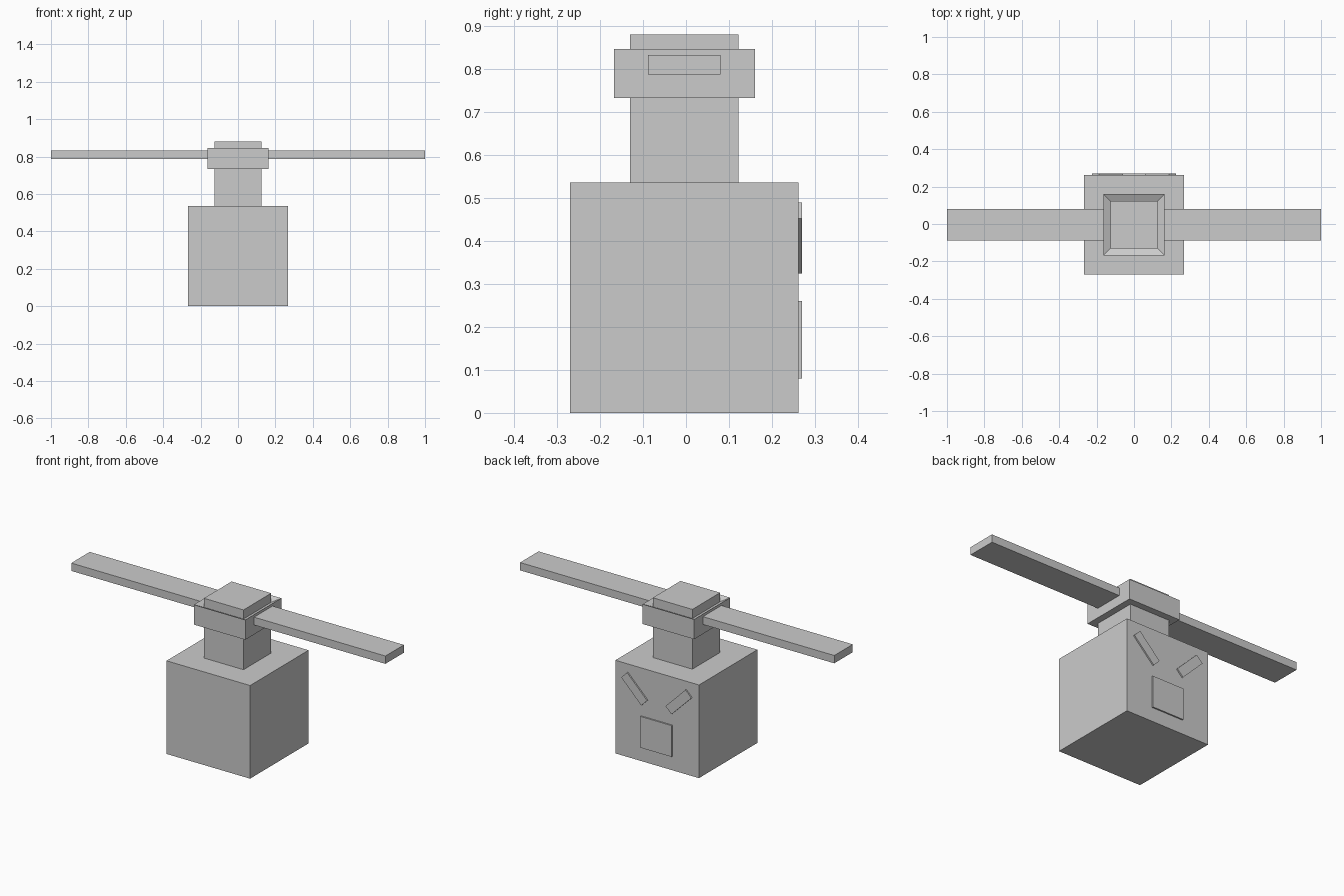
import bpy, bmesh
from math import radians
from mathutils import Matrix, Vector

if "Cube" in bpy.data.objects:
    bpy.data.objects.remove(bpy.data.objects["Cube"])

CY = -0.004  # shared centre line of the main blocks


def finish(name, bm):
    bmesh.ops.recalc_face_normals(bm, faces=bm.faces)
    mesh = bpy.data.meshes.new(name)
    bm.to_mesh(mesh)
    bm.free()
    obj = bpy.data.objects.new(name, mesh)
    bpy.context.collection.objects.link(obj)
    return obj


def box(name, centre, size, tilt=0):
    bm = bmesh.new()
    bmesh.ops.create_cube(bm, size=1)
    bm.transform(Matrix.Translation(centre)
                 @ Matrix.Rotation(radians(tilt), 4, 'Y')
                 @ Matrix.Diagonal(Vector(size)).to_4x4())
    return finish(name, bm)


def square_ring(name, profile):
    """Sweep a closed (half width, z) profile around a square."""
    bm = bmesh.new()
    loops = [[bm.verts.new((sx * r, CY + sy * r, z))
              for sx, sy in ((-1, -1), (1, -1), (1, 1), (-1, 1))]
             for r, z in profile]
    for i, a in enumerate(loops):
        b = loops[(i + 1) % len(loops)]
        for j in range(4):
            k = (j + 1) % 4
            bm.faces.new((a[j], a[k], b[k], b[j]))
    return finish(name, bm)


# Main block and the post rising through the collar
box("body", (0, CY, 0.268), (0.532, 0.532, 0.536))
box("post", (0, CY, 0.708), (0.252, 0.252, 0.344))

# Collar with a top that slopes inward to the post
square_ring("collar", [(0.126, 0.733), (0.164, 0.733),
                       (0.164, 0.847), (0.126, 0.828)])

# Rotor blades and slanted eyes, one per side
for side, label in ((-1, "left"), (1, "right")):
    box(label + "_blade", (side * 0.577, CY, 0.81), (0.846, 0.168, 0.045))
    box(label + "_eye", (side * 0.141, 0.264, 0.407),
        (0.18, 0.012, 0.053), tilt=-45 * side)

# Mouth plate
box("mouth", (0.002, 0.264, 0.17), (0.2, 0.012, 0.18))
